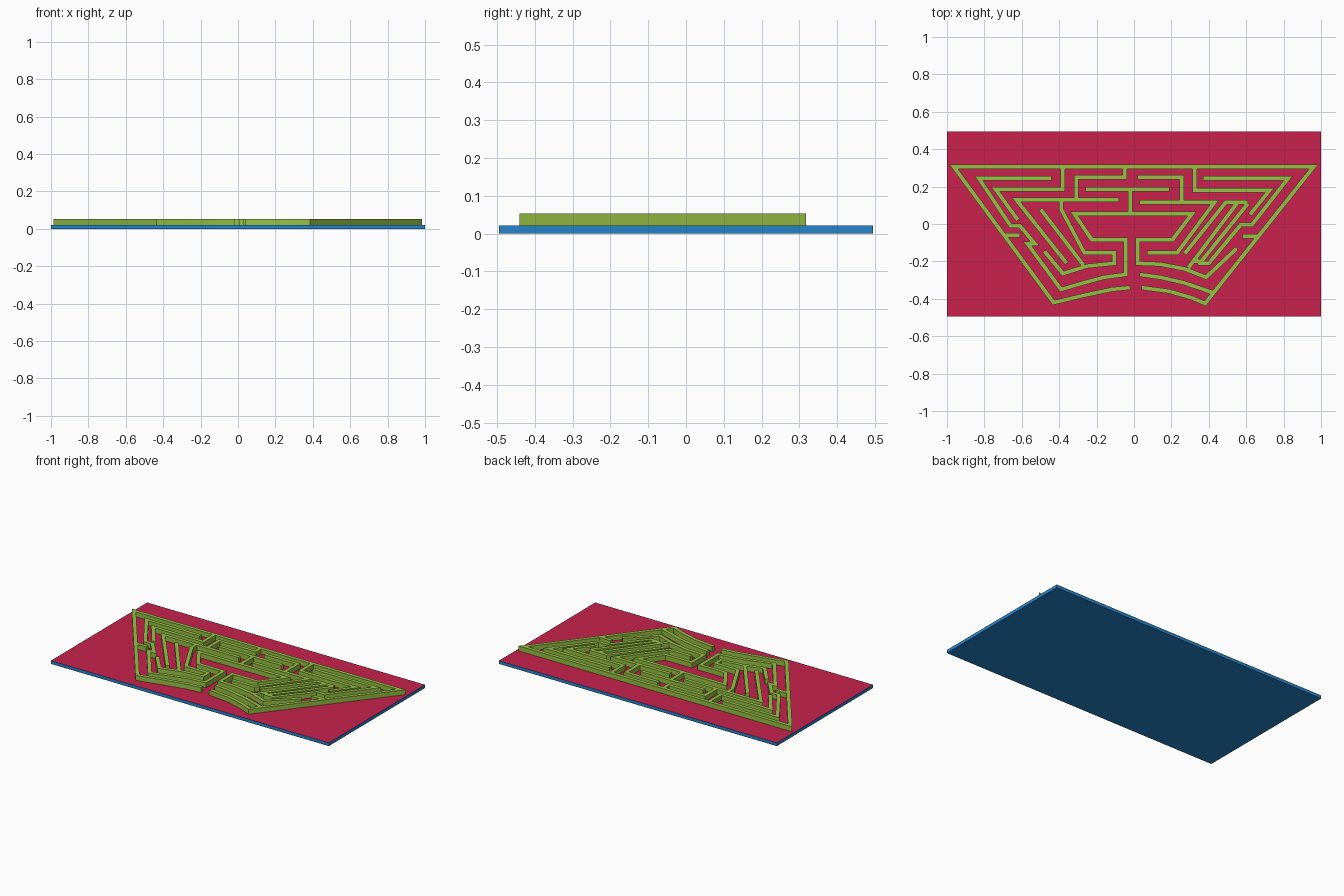
import bpy, bmesh
from mathutils import Vector

BASE_TOP, WALL_TOP, WIDTH = 0.021, 0.053, 0.024


def material(name, rgb):
    m = bpy.data.materials.new(name)
    m.diffuse_color = (*rgb, 1)
    return m


RED = material("crimson floor", (0.58, 0.016, 0.075))
BLUE = material("blue base", (0.018, 0.23, 0.60))
GREEN = material("leaf green wall", (0.31, 0.53, 0.06))


def finish(name, bm, mats):
    bmesh.ops.recalc_face_normals(bm, faces=bm.faces)
    me = bpy.data.meshes.new(name)
    bm.to_mesh(me)
    bm.free()
    for m in mats:
        me.materials.append(m)
    ob = bpy.data.objects.new(name, me)
    bpy.context.collection.objects.link(ob)


def add_wall(bm, pts):
    """Extrude a polyline into a mitred wall of constant width."""
    p = [Vector(q) for q in pts]
    d = [(b - a).normalized() for a, b in zip(p, p[1:])]
    n = [Vector((-v.y, v.x)) for v in d]
    rings = []
    for i, q in enumerate(p):
        a, b = n[max(i - 1, 0)], n[min(i, len(n) - 1)]
        off = (a + b) / (1 + a.dot(b)) * WIDTH / 2
        rings.append([bm.verts.new((*(q + s * off), z)) for s, z in
                      ((1, BASE_TOP), (1, WALL_TOP), (-1, WALL_TOP), (-1, BASE_TOP))])
    for r, s in zip(rings, rings[1:]):
        for k in range(4):
            bm.faces.new((r[k], r[(k + 1) % 4], s[(k + 1) % 4], s[k]))
    bm.faces.new(rings[0])
    bm.faces.new(rings[-1])


def walls(name, lines):
    bm = bmesh.new()
    for line in lines:
        add_wall(bm, line)
    finish(name, bm, [GREEN])


# base plate, red on top
bm = bmesh.new()
bmesh.ops.create_cube(bm, size=1)
for v in bm.verts:
    v.co = (v.co.x * 2, v.co.y * 0.99, (v.co.z + 0.5) * BASE_TOP)
bm.normal_update()
for f in bm.faces:
    f.material_index = 0 if f.normal.z > 0.5 else 1
finish("base_plate", bm, [RED, BLUE])

# outer boundary with an opening in the bottom arc
walls("outer_wall", [
    [(-0.02, -0.34), (-0.12, -0.35), (-0.26, -0.38), (-0.43, -0.42), (-0.963, 0.305),
     (0.96, 0.305), (0.38, -0.425), (0.31, -0.395), (0.19, -0.36), (0.04, -0.34)],
    [(-0.69, -0.06), (-0.61, -0.06)],
    [(0.67, -0.065), (0.58, -0.065)],
])

# hedges hanging from the top wall
walls("upper_walls", [
    [(-0.38, 0.305), (-0.38, 0.185), (-0.74, 0.185), (-0.62, 0.02)],
    [(-0.05, 0.305), (-0.05, 0.25), (-0.31, 0.25), (-0.31, 0.13)],
    [(0.325, 0.305), (0.325, 0.18), (0.725, 0.18), (0.62, 0.05)],
    [(0.02, 0.25), (0.255, 0.25), (0.255, 0.12)],
    [(-0.26, 0.185), (0.19, 0.185)],
    [(-0.02, 0.185), (-0.02, 0.055)],
])

# central chamber and entrance corridor
walls("centre_walls", [
    [(-0.05, 0.055), (-0.32, 0.055), (-0.225, -0.085), (-0.045, -0.085), (-0.045, -0.27),
     (-0.16, -0.285), (-0.27, -0.315), (-0.39, -0.35), (-0.57, -0.105), (-0.53, -0.105),
     (-0.61, -0.01), (-0.66, -0.01), (-0.83, 0.245), (-0.44, 0.245)],
    [(-0.05, 0.055), (0.31, 0.055), (0.205, -0.085), (0.02, -0.085), (0.02, -0.21),
     (0.14, -0.215), (0.27, -0.24), (0.385, -0.285), (0.55, -0.13)],
    [(0.03, -0.27), (0.14, -0.285), (0.27, -0.315), (0.43, -0.37)],
])

# left side passages
walls("left_walls", [
    [(-0.08, 0.13), (-0.63, 0.13), (-0.36, -0.21)],
    [(-0.39, 0.13), (-0.39, 0.08), (-0.265, -0.155), (-0.105, -0.155), (-0.105, -0.21),
     (-0.25, -0.225), (-0.38, -0.265), (-0.48, -0.145)],
    [(-0.50, 0.08), (-0.27, -0.22)],
])

# right side passages
walls("right_walls", [
    [(0.03, 0.115), (0.43, 0.115), (0.23, -0.155), (0.07, -0.155)],
    [(0.61, 0.115), (0.49, 0.115), (0.27, -0.16)],
    [(0.55, 0.11), (0.29, -0.235)],
    [(0.61, 0.11), (0.36, -0.20), (0.31, -0.20)],
    [(0.37, 0.245), (0.825, 0.245), (0.63, -0.005), (0.57, -0.005), (0.40, -0.21), (0.34, -0.21)],
])
